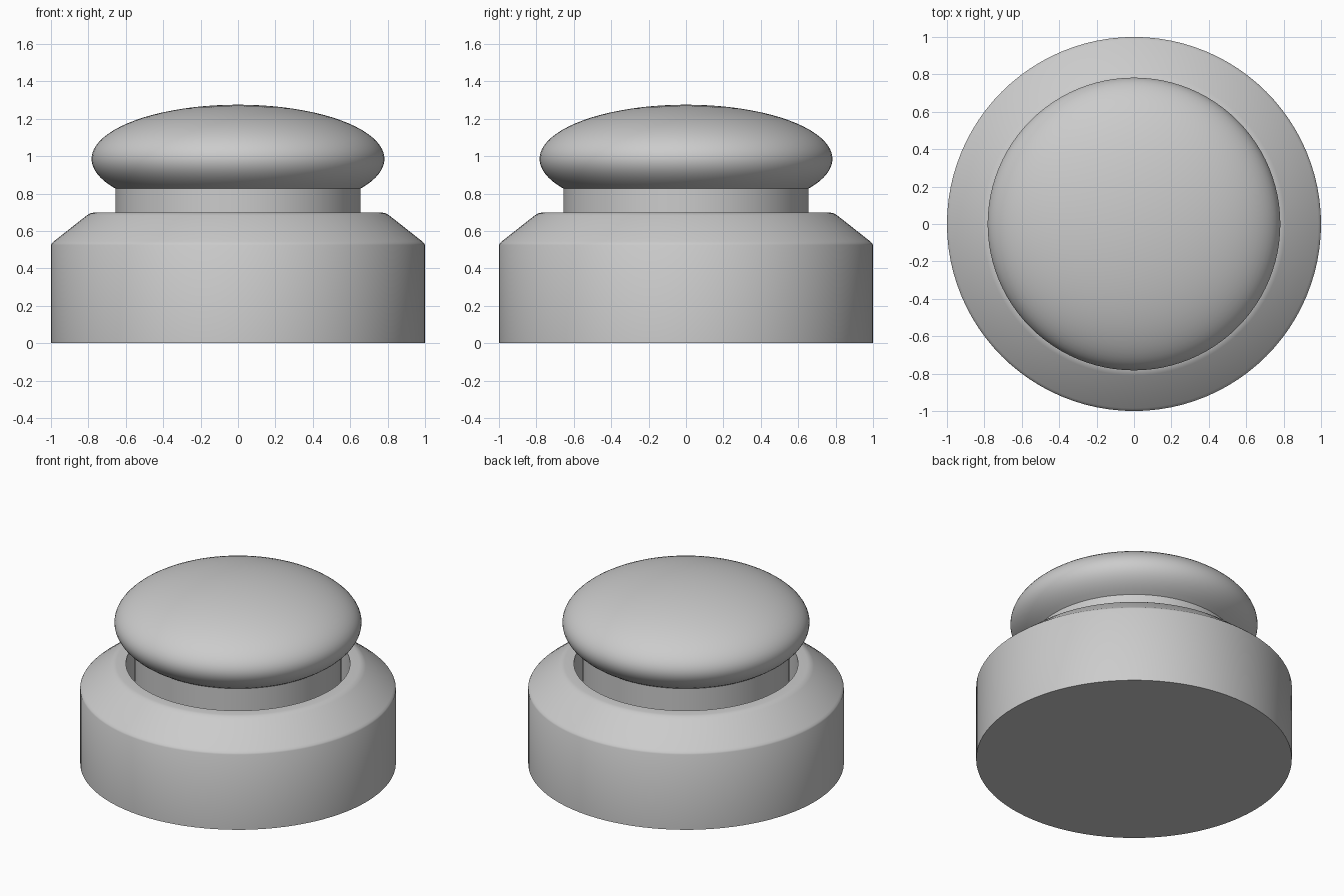
import bpy, bmesh, math

if "Cube" in bpy.data.objects:
    bpy.data.objects.remove(bpy.data.objects["Cube"])

SEGMENTS = 96


def lathe(name, profile):
    """Revolve an (r, z) profile around z; r = 0 ends close on the axis."""
    bm = bmesh.new()
    verts = [bm.verts.new((r, 0, z)) for r, z in profile]
    edges = [bm.edges.new(pair) for pair in zip(verts, verts[1:])]
    bmesh.ops.spin(bm, geom=verts + edges, cent=(0, 0, 0), axis=(0, 0, 1),
                   angle=math.tau, steps=SEGMENTS, use_duplicate=False)
    bmesh.ops.remove_doubles(bm, verts=bm.verts, dist=1e-5)
    bmesh.ops.recalc_face_normals(bm, faces=bm.faces)
    mesh = bpy.data.meshes.new(name)
    bm.to_mesh(mesh)
    bm.free()
    obj = bpy.data.objects.new(name, mesh)
    bpy.context.collection.objects.link(obj)
    bpy.ops.object.select_all(action='DESELECT')
    obj.select_set(True)
    bpy.context.view_layer.objects.active = obj
    bpy.ops.object.shade_smooth_by_angle(angle=math.radians(30))
    return obj


# Base housing: drum, sloped shoulder with softened corners, recess for the plunger
lathe("base_housing", [
    (0, 0), (1, 0), (1, 0.525), (0.995, 0.534), (0.985, 0.544),
    (0.81, 0.682), (0.79, 0.694), (0.77, 0.698), (0.71, 0.698),
    (0.71, 0.45), (0, 0.45)])

# Push button: straight plunger running into a flattened ellipsoid cap
RADIUS, HALF_HEIGHT, CENTRE, NECK = 0.783, 0.29, 0.985, 0.655
start = -math.acos(NECK / RADIUS)
steps = 28
cap = []
for i in range(steps + 1):
    a = start + (math.pi / 2 - start) * i / steps
    r = RADIUS * math.cos(a) if i < steps else 0
    cap.append((r, CENTRE + HALF_HEIGHT * math.sin(a)))
lathe("push_button", [(0, 0.45), (NECK, 0.45)] + cap)
